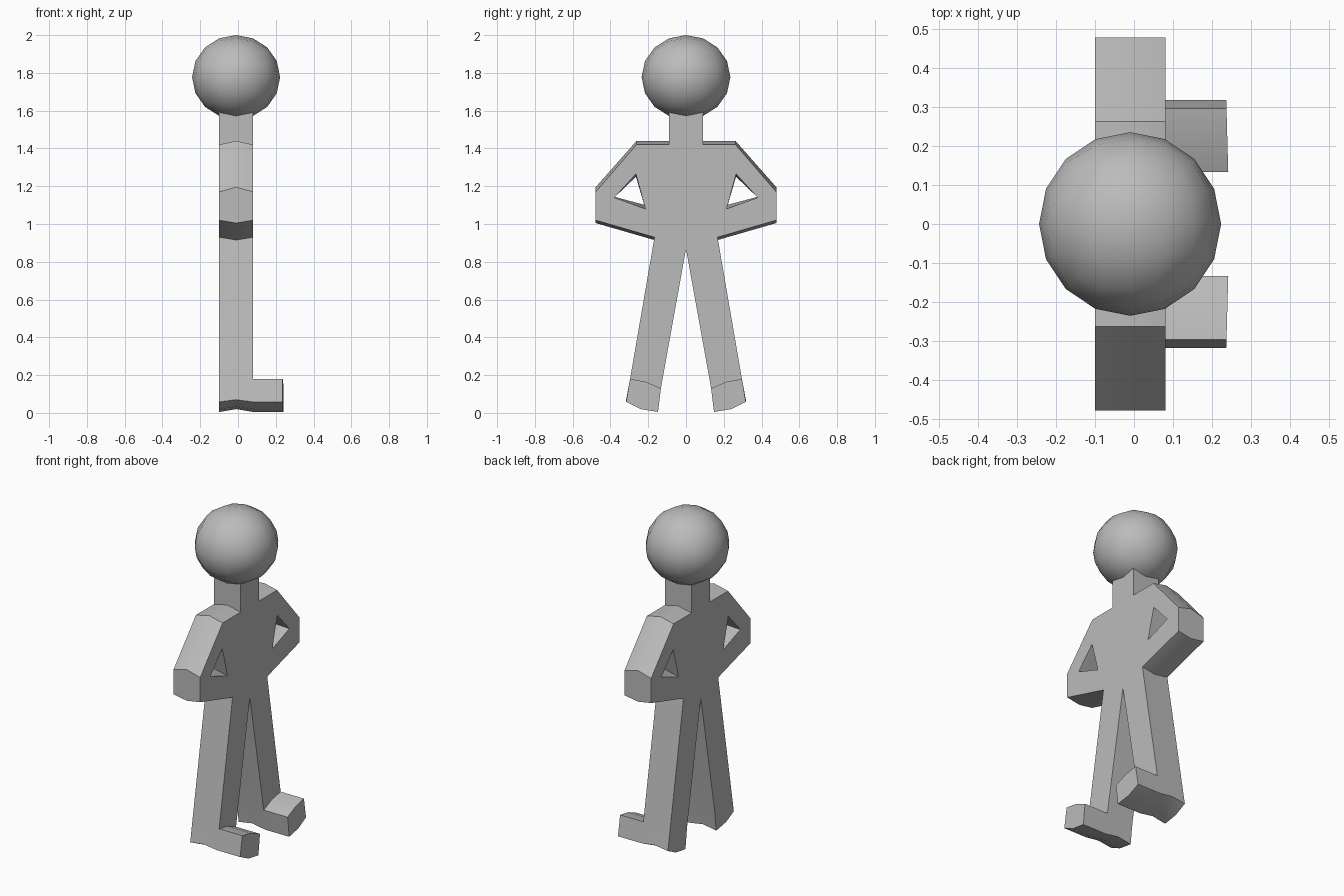
import bpy, bmesh, math
from mathutils import Vector

cube = bpy.data.objects.get("Cube")
if cube:
    bpy.data.objects.remove(cube)

grey = bpy.data.materials.new("plain grey")
grey.use_nodes = True
tone = (0.5, 0.5, 0.5, 1)
grey.diffuse_color = tone
grey.node_tree.nodes["Principled BSDF"].inputs["Base Color"].default_value = tone


def make_object(name, bm):
    bmesh.ops.recalc_face_normals(bm, faces=bm.faces)
    mesh = bpy.data.meshes.new(name)
    bm.to_mesh(mesh)
    bm.free()
    mesh.materials.append(grey)
    obj = bpy.data.objects.new(name, mesh)
    bpy.context.collection.objects.link(obj)
    return obj


def smooth(obj, angle):
    bpy.ops.object.select_all(action='DESELECT')
    obj.select_set(True)
    bpy.context.view_layer.objects.active = obj
    bpy.ops.object.shade_smooth_by_angle(angle=math.radians(angle))


def edge(bm, a, b):
    return bm.edges.get((a, b)) or bm.edges.new((a, b))


def fill(bm, loops):
    edges = [edge(bm, a, b) for loop in loops for a, b in zip(loop, loop[1:] + loop[:1])]
    bmesh.ops.triangle_fill(bm, use_beauty=True, use_dissolve=False, edges=edges)


# Half silhouette: y, z and how far the middle section bulges in z
outline = [
    (0, 1.62, 0), (0.09, 1.62, 0), (0.09, 1.42, 0.02),            # neck
    (0.262, 1.42, 0.02), (0.478, 1.17, 0.025),                    # shoulder, elbow
    (0.478, 1.02, -0.015), (0.167, 0.93, -0.015),                 # forearm, hip
    (0.296, 0.18, 0), (0.317, 0.058, 0.012),                      # outer leg
    (0.24, 0.02, 0.012), (0.148, 0.005, 0.015),                   # sole
    (0.133, 0.13, 0), (0, 0.868, 0)]                              # inner leg, crotch
arm_gap = [(0.265, 1.265, -0.015), (0.38, 1.14, 0.004), (0.215, 1.08, 0.02)]
BACK, MIDDLE, FRONT = -0.1, -0.01, 0.08

# Body: three sections joined by side walls
bm = bmesh.new()
rings = {}
for key, points in (("outline", outline), ("gap", arm_gap)):
    for x in (BACK, MIDDLE, FRONT):
        rings[key, x] = [bm.verts.new((x, y, z + (dz if x == MIDDLE else 0)))
                         for y, z, dz in points]
    for x0, x1 in ((BACK, MIDDLE), (MIDDLE, FRONT)):
        a, b = rings[key, x0], rings[key, x1]
        for i in range(len(a)):
            j = (i + 1) % len(a)
            if key == "gap" or 0 < i < len(a) - 1:
                bm.faces.new((a[i], a[j], b[j], b[i]))

# Flat back, and flat front above the ankle line
fill(bm, [rings["outline", BACK], rings["gap", BACK]])
front = rings["outline", FRONT]
instep = bm.verts.new((FRONT, 0.215, 0.165))
fill(bm, [front[:8] + [instep] + front[11:], rings["gap", FRONT]])

# Foot: the ankle-to-sole loop pulled forward
foot = front[7:12] + [instep]
toes = [bm.verts.new((0.245 - 0.028 * v.co.y, v.co.y, v.co.z)) for v in foot]
for i in range(len(foot)):
    j = (i + 1) % len(foot)
    bm.faces.new((foot[i], foot[j], toes[j], toes[i]))
bm.faces.new(toes)

# Mirror to the other side and weld along the centre
copy = bmesh.ops.duplicate(bm, geom=bm.verts[:] + bm.edges[:] + bm.faces[:])["geom"]
for v in copy:
    if isinstance(v, bmesh.types.BMVert):
        v.co.y *= -1
bmesh.ops.remove_doubles(bm, verts=bm.verts, dist=0.0001)
smooth(make_object("body", bm), 30)

# Head: a cube grid rounded into a ball
bm = bmesh.new()
bmesh.ops.create_cube(bm, size=2)
bmesh.ops.subdivide_edges(bm, edges=bm.edges[:], cuts=3, use_grid_fill=True)
for v in bm.verts:
    d = Vector([math.tan(c * math.pi / 4) for c in v.co]).normalized()
    v.co = (d.x * 0.233 - 0.01, d.y * 0.235, d.z * 0.2225 + 1.7775)
smooth(make_object("head", bm), 60)
